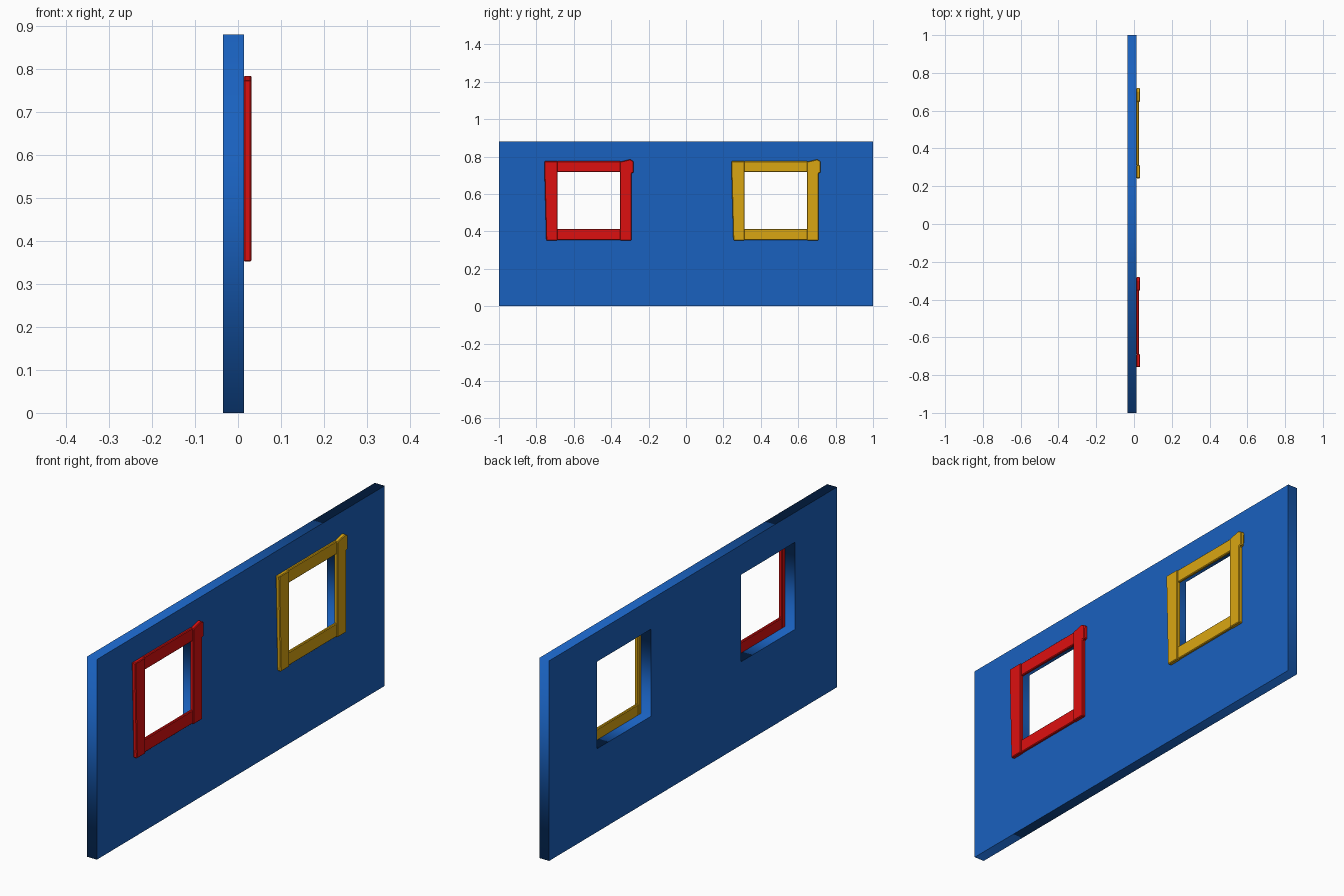
import bpy, math
import bmesh

if "Cube" in bpy.data.objects:
    bpy.data.objects.remove(bpy.data.objects["Cube"])


def material(name, color):
    m = bpy.data.materials.new(name)
    m.diffuse_color = color
    m.use_nodes = True
    m.node_tree.nodes["Principled BSDF"].inputs["Base Color"].default_value = m.diffuse_color
    return m


BLUE = material("blue", (0.01, 0.12, 0.52, 1))
RED = material("red", (0.72, 0.005, 0.005, 1))
YELLOW = material("yellow", (0.70, 0.38, 0.006, 1))

BACK, FACE = -0.0345, 0.0135  # the two wall faces along x


def rect(y0, y1, z0, z1):
    return [(y0, z0), (y1, z0), (y1, z1), (y0, z1)]


def wall(name, outlines, x0, x1, mat):
    """Flat filled outline with holes, drawn in (y, z) and thickened along x."""
    cu = bpy.data.curves.new(name, 'CURVE')
    cu.dimensions = '2D'
    cu.fill_mode = 'BOTH'
    cu.extrude = (x1 - x0) / 2
    for pts in outlines:
        sp = cu.splines.new('POLY')
        sp.points.add(len(pts) - 1)
        for p, (y, z) in zip(sp.points, pts):
            p.co = (y, z, 0, 1)
        sp.use_cyclic_u = True
    ob = bpy.data.objects.new(name, cu)
    bpy.context.collection.objects.link(ob)
    ob.location.x = (x0 + x1) / 2
    ob.rotation_euler = (math.pi / 2, 0, math.pi / 2)
    cu.materials.append(mat)
    bpy.ops.object.select_all(action='DESELECT')
    ob.select_set(True)
    bpy.context.view_layer.objects.active = ob
    bpy.ops.object.convert(target='MESH')


def bar(name, outline, depth, shift, mat):
    """Trim board: (y, z) outline standing out from the wall, edges eased."""
    bm = bmesh.new()
    f = bm.faces.new([bm.verts.new((FACE, y + shift, z)) for y, z in outline])
    ext = bmesh.ops.extrude_face_region(bm, geom=[f])['geom']
    for v in ext:
        if isinstance(v, bmesh.types.BMVert):
            v.co.x += depth
    bmesh.ops.recalc_face_normals(bm, faces=bm.faces)
    me = bpy.data.meshes.new(name)
    bm.to_mesh(me)
    bm.free()
    me.materials.append(mat)
    ob = bpy.data.objects.new(name, me)
    bpy.context.collection.objects.link(ob)
    bev = ob.modifiers.new("eased_edges", 'BEVEL')
    bev.width = 0.003
    bev.segments = 1


# Wall panel with two window openings
holes = [rect(-0.708 + s, -0.333 + s, 0.366, 0.749) for s in (0, 1)]
wall("wall", [rect(-1, 1, 0, 0.88)] + holes, BACK, FACE, BLUE)

# Window trim, slightly crooked boards, with a flared top right corner
BOARDS = {
    "left_board": ([(-0.747, 0.352), (-0.688, 0.352), (-0.688, 0.775), (-0.758, 0.775)], 0.018),
    "right_board": ([(-0.353, 0.352), (-0.292, 0.352), (-0.292, 0.712), (-0.281, 0.714),
                     (-0.280, 0.774), (-0.298, 0.785), (-0.353, 0.772)], 0.018),
    "top_board": (rect(-0.69, -0.35, 0.717, 0.775), 0.013),
    "bottom_board": (rect(-0.69, -0.35, 0.354, 0.413), 0.013),
}
for side, shift, mat in (("left", 0, RED), ("right", 1, YELLOW)):
    for name, (outline, depth) in BOARDS.items():
        bar(f"{side}_window_{name}", outline, depth, shift, mat)
